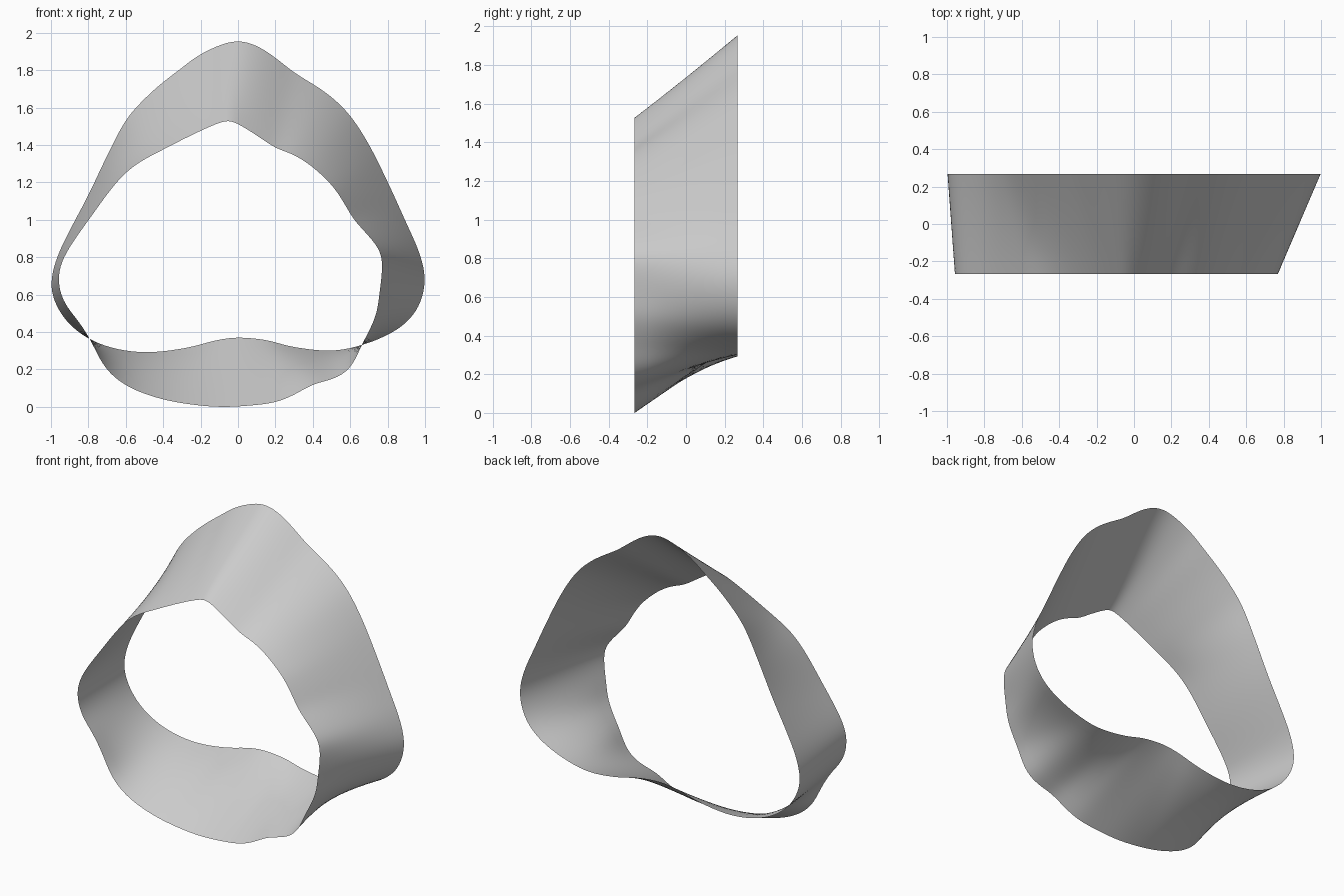
import bpy, math

if "Cube" in bpy.data.objects:
    bpy.data.objects.remove(bpy.data.objects["Cube"])

HALF = 0.266          # half the band width along y
CX, CZ = 0.0, 0.85    # hub the two rims are measured around
N, ROWS = 240, 8

# Rim outlines (x, z), clockwise from the top
BACK = [(-.02, 1.957), (.1, 1.93), (.2, 1.865), (.3, 1.785), (.4, 1.725), (.5, 1.655),
        (.6, 1.555), (.7, 1.4), (.8, 1.2), (.9, .98), (.97, .82), (1, .68), (.97, .545),
        (.9, .45), (.8, .385), (.66, .33), (.5, .3), (.3, .32), (.15, .357), (0, .37),
        (-.12, .355), (-.28, .315), (-.48, .292), (-.65, .31), (-.79, .36), (-.9, .44),
        (-.97, .54), (-1, .65), (-.97, .79), (-.9, .94), (-.8, 1.13), (-.7, 1.34),
        (-.6, 1.53), (-.5, 1.645), (-.4, 1.735), (-.3, 1.81), (-.2, 1.885)]
FRONT = [(-.08, 1.525), (0, 1.51), (.1, 1.45), (.2, 1.385), (.3, 1.345), (.4, 1.28),
         (.5, 1.185), (.56, 1.1), (.62, 1), (.7, .91), (.76, .83), (.77, .74), (.755, .6),
         (.74, .5), (.7, .405), (.66, .33), (.62, .24), (.57, .18), (.5, .147), (.4, .12),
         (.3, .065), (.2, .025), (.05, .006), (-.1, 0), (-.25, .013), (-.4, .04),
         (-.55, .09), (-.65, .15), (-.72, .225), (-.79, .36), (-.85, .455), (-.93, .56),
         (-.96, .68), (-.93, .8), (-.8, .995), (-.6, 1.25), (-.37, 1.39)]


def rim(points, y):
    """Resample a closed outline at even angles around the hub, lightly smoothed."""
    n, dense = len(points), []
    for i in range(n):
        p = [points[(i + k) % n] for k in (-1, 0, 1, 2)]
        for s in range(12):
            t = s / 12
            x, z = (0.5 * (2 * b + (c - a) * t + (2 * a - 5 * b + 4 * c - d) * t * t
                           + (3 * b - a - 3 * c + d) * t ** 3) for a, b, c, d in zip(*p))
            dense.append((math.atan2(z - CZ, x - CX), math.hypot(x - CX, z - CZ)))
    dense.sort()
    tau = 2 * math.pi
    dense = [(dense[-1][0] - tau, dense[-1][1])] + dense + [(dense[0][0] + tau, dense[0][1])]
    radii, j = [], 0
    for i in range(N):
        a = -math.pi + tau * i / N
        while dense[j + 1][0] < a:
            j += 1
        (a0, r0), (a1, r1) = dense[j], dense[j + 1]
        radii.append(r0 + (r1 - r0) * (a - a0) / max(a1 - a0, 1e-9))
    for _ in range(5):
        radii = [(radii[i - 1] + 2 * radii[i] + radii[(i + 1) % N]) / 4 for i in range(N)]
    return [(CX + r * math.cos(-math.pi + tau * i / N), y,
             CZ + r * math.sin(-math.pi + tau * i / N)) for i, r in enumerate(radii)]


# Straight rulings join the two rims
front, back = rim(FRONT, -HALF), rim(BACK, HALF)
verts = [tuple(a + (b - a) * r / ROWS for a, b in zip(f, g))
         for r in range(ROWS + 1) for f, g in zip(front, back)]
low = min(v[2] for v in verts)
verts = [(x, y, z - low) for x, y, z in verts]
faces = [(r * N + i, r * N + (i + 1) % N, (r + 1) * N + (i + 1) % N, (r + 1) * N + i)
         for r in range(ROWS) for i in range(N)]
# Wind the faces so the normals point away from the hub
faces = [f[::-1] for f in faces]

mesh = bpy.data.meshes.new("wavy_band")
mesh.from_pydata(verts, [], faces)
mesh.update()
v0 = mesh.polygons[0]
if v0.normal.x * v0.center.x + v0.normal.z * (v0.center.z - CZ) < 0:
    mesh.flip_normals()
band = bpy.data.objects.new("wavy_band", mesh)
bpy.context.collection.objects.link(band)

grey = bpy.data.materials.new("light_grey")
grey.diffuse_color = (0.6, 0.6, 0.6, 1)
grey.use_nodes = True
grey.node_tree.nodes["Principled BSDF"].inputs["Base Color"].default_value = grey.diffuse_color
mesh.materials.append(grey)
for p in mesh.polygons:
    p.use_smooth = True
